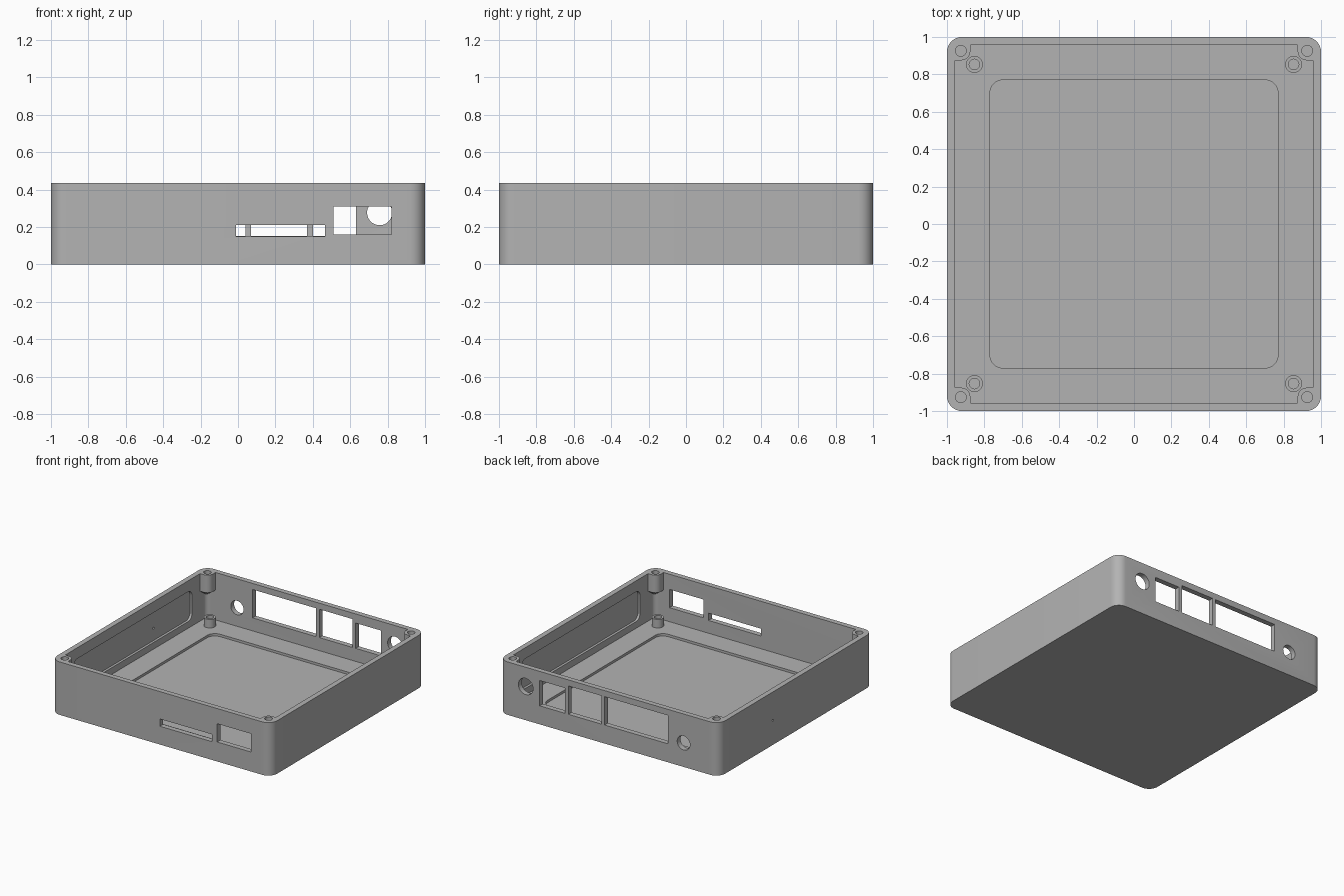
import bpy, bmesh
from math import sin, cos, pi, radians

default = bpy.data.objects.get("Cube")
if default:
    bpy.data.objects.remove(default, do_unlink=True)

HEIGHT, FLOOR, INNER = 0.435, 0.045, 0.957

grey = bpy.data.materials.new("matte_grey")
grey.use_nodes = True
grey.diffuse_color = (0.45, 0.45, 0.45, 1)
bsdf = next(n for n in grey.node_tree.nodes if n.type == "BSDF_PRINCIPLED")
bsdf.inputs["Base Color"].default_value = grey.diffuse_color


def arc(cx, cy, r, start, end, n):
    return [(cx + r * cos(start + (end - start) * i / n),
             cy + r * sin(start + (end - start) * i / n)) for i in range(n + 1)]


def circle(cx, cy, r, n=32):
    return arc(cx, cy, r, 0, 2 * pi, n)[:-1]


def rect(x0, x1, y0, y1, r=0):
    if not r:
        return [(x0, y0), (x1, y0), (x1, y1), (x0, y1)]
    corners = [(x1 - r, y1 - r), (x0 + r, y1 - r), (x0 + r, y0 + r), (x1 - r, y0 + r)]
    return [p for i, (x, y) in enumerate(corners)
            for p in arc(x, y, r, i * pi / 2, (i + 1) * pi / 2, 8)]


def loft(name, outline, rings, axis="Z", pivot=(0, 0)):
    """Stack copies of an outline along an axis; rings are (position, scale)."""
    place = {"Z": lambda u, v, w: (u, v, w),
             "Y": lambda u, v, w: (u, w, v),
             "X": lambda u, v, w: (w, u, v)}[axis]
    px, py = pivot
    bm = bmesh.new()
    loops = [[bm.verts.new(place(px + (u - px) * s, py + (v - py) * s, w))
              for u, v in outline] for w, s in rings]
    for a, b in zip(loops, loops[1:]):
        for i in range(len(a)):
            j = (i + 1) % len(a)
            bm.faces.new((a[i], a[j], b[j], b[i]))
    bm.faces.new(loops[0])
    bm.faces.new(loops[-1])
    bmesh.ops.recalc_face_normals(bm, faces=bm.faces)
    mesh = bpy.data.meshes.new(name)
    bm.to_mesh(mesh)
    bm.free()
    mesh.materials.append(grey)
    obj = bpy.data.objects.new(name, mesh)
    bpy.context.collection.objects.link(obj)
    return obj


def prism(name, outline, lo, hi, axis="Z"):
    return loft(name, outline, [(lo, 1), (hi, 1)], axis)


def activate(obj):
    bpy.ops.object.select_all(action="DESELECT")
    obj.select_set(True)
    bpy.context.view_layer.objects.active = obj


def combine(target, tool, operation="DIFFERENCE"):
    tool.hide_render = True
    activate(target)
    mod = target.modifiers.new("combine", "BOOLEAN")
    mod.operation, mod.solver, mod.object = operation, "EXACT", tool
    bpy.ops.object.modifier_apply(modifier=mod.name)
    bpy.data.objects.remove(tool, do_unlink=True)


# Hollow tray
tray = prism("enclosure_tray", rect(-1, 1, -1, 1, 0.08), 0, HEIGHT)
combine(tray, prism("cavity", rect(-INNER, INNER, -INNER, INNER, 0.037), FLOOR, 0.6))

# Shallow rounded pockets in the floor and both side walls
combine(tray, prism("floor_pocket", rect(-0.77, 0.77, -0.77, 0.77, 0.07), 0.025, 0.2))
for s in (-1, 1):
    combine(tray, prism("wall_pocket", rect(-0.77, 0.77, 0.1, 0.345, 0.05),
                        s * 0.9, s * 0.977, "X"))

# Tapered lid screw posts hanging in the corners, with blind holes
corners = [(x, y) for x in (-1, 1) for y in (-1, 1)]
post = [(0.97, 0.97), (0.875, 0.97)] + arc(0.925, 0.925, 0.05, pi, 1.5 * pi, 8) + [(0.97, 0.875)]
for sx, sy in corners:
    outline = [(sx * x, sy * y) for x, y in post]
    combine(tray, loft("corner_post", outline, [(0.25, 0.4), (0.29, 1), (HEIGHT, 1)],
                       pivot=(sx * 0.967, sy * 0.967)), "UNION")
    combine(tray, prism("post_hole", circle(sx * 0.926, sy * 0.926, 0.029), 0.305, 0.6))

# Front openings: card slot and window
for box in [(-0.01, 0.465, 0.15, 0.21), (0.51, 0.82, 0.16, 0.31)]:
    combine(tray, prism("front_opening", rect(*box), -1.1, -0.9, "Y"))

# Back openings: three connector windows and two round holes
back = [rect(0.40, 0.63, 0.152, 0.36), rect(0.07, 0.37, 0.152, 0.385),
        rect(-0.537, 0.04, 0.152, 0.385),
        circle(0.757, 0.277, 0.067), circle(-0.678, 0.197, 0.058)]
for outline in back:
    combine(tray, prism("back_opening", outline, 0.9, 1.1, "Y"))

# Pinhole through one side wall
combine(tray, prism("pinhole", circle(0.3, 0.2, 0.009, 16), -1.1, -0.9, "X"))

activate(tray)
bpy.ops.object.shade_smooth_by_angle(angle=radians(30))

# Board standoffs on the floor
for sx, sy in corners:
    name = ("back" if sy > 0 else "front") + ("_left" if sx > 0 else "_right") + "_standoff"
    standoff = prism(name, circle(sx * 0.853, sy * 0.853, 0.045), FLOOR - 0.005, 0.115)
    combine(standoff, prism("bore", circle(sx * 0.853, sy * 0.853, 0.028), FLOOR, 0.2))
    activate(standoff)
    bpy.ops.object.shade_smooth_by_angle(angle=radians(30))
